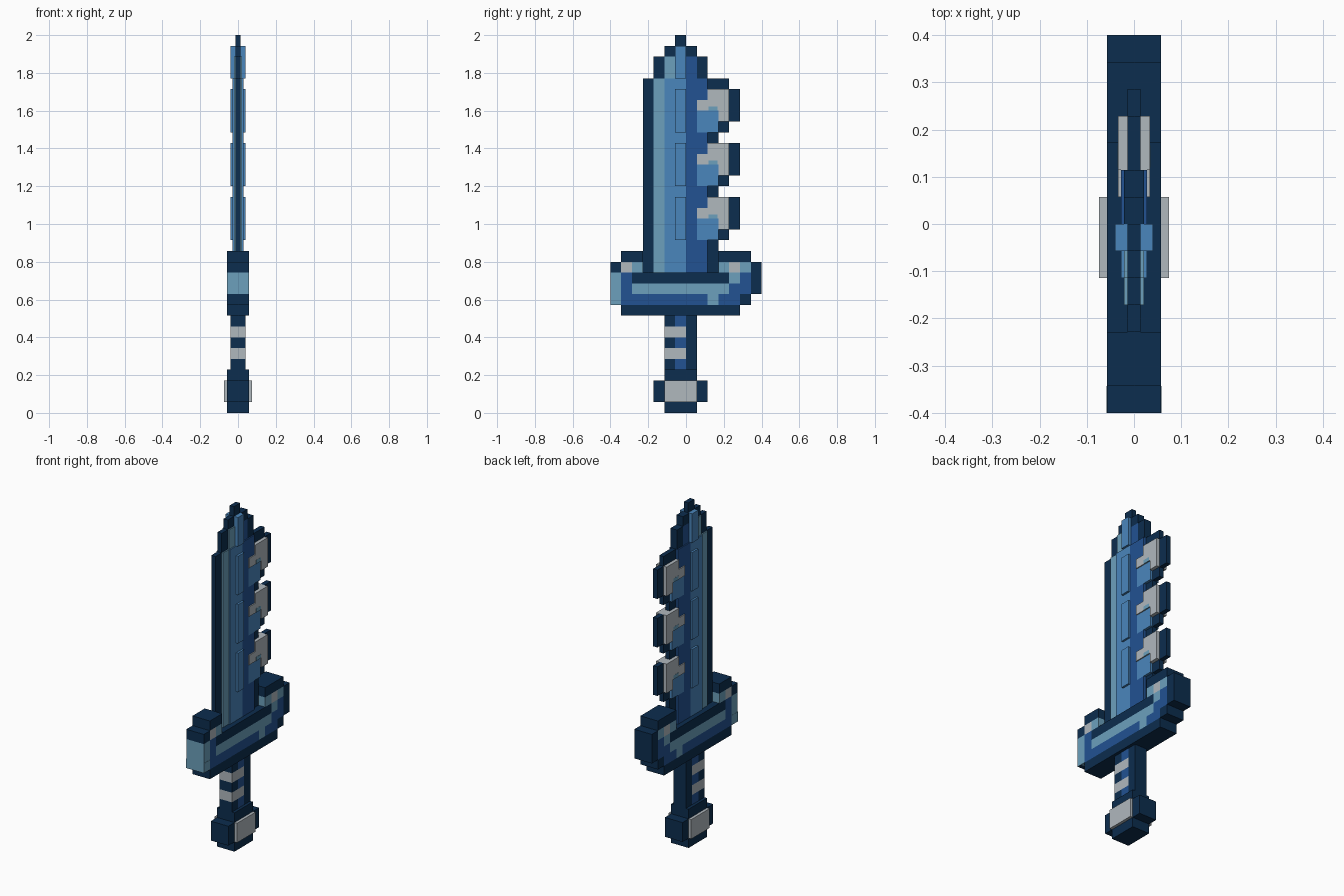
import bpy, bmesh

if "Cube" in bpy.data.objects:
    bpy.data.objects.remove(bpy.data.objects["Cube"])

U = 2 / 35  # one voxel cell; columns run along y (0..14), rows along z (0..35)


def lin(c):
    c /= 255
    return c / 12.92 if c <= 0.04045 else ((c + 0.055) / 1.055) ** 2.4


MATS = {}
for key, name, rgb in [("D", "navy outline", (12, 45, 78)), ("B", "deep blue", (34, 82, 146)),
                       ("M", "mid blue", (74, 134, 188)), ("L", "pale blue", (108, 160, 188)),
                       ("W", "light grey", (176, 184, 190))]:
    m = bpy.data.materials.new(name)
    m.diffuse_color = (*[lin(v) for v in rgb], 1)
    m.use_nodes = True
    m.node_tree.nodes["Principled BSDF"].inputs["Base Color"].default_value = m.diffuse_color
    MATS[key] = m
KEYS = list(MATS)


def part(name, boxes):
    """Each box: colour, first col, end col, first row, end row, half thickness."""
    bm = bmesh.new()
    for col, c0, c1, r0, r1, h in boxes:
        geo = bmesh.ops.create_cube(bm, size=1)["verts"]
        for v in geo:
            v.co = (2 * h * v.co.x,
                    ((c0 + c1) / 2 - 7 + v.co.y * (c1 - c0)) * U,
                    ((r0 + r1) / 2 + v.co.z * (r1 - r0)) * U)
        for f in {f for v in geo for f in v.link_faces}:
            f.material_index = KEYS.index(col)
    me = bpy.data.meshes.new(name)
    bm.to_mesh(me)
    bm.free()
    for k in KEYS:
        me.materials.append(MATS[k])
    ob = bpy.data.objects.new(name, me)
    bpy.context.collection.objects.link(ob)


EDGE, THIN, BODY, TOOTH, RIDGE, GRIP, WIDE = 0.0138, 0.021, 0.028, 0.034, 0.04, 0.04, 0.057

# Blade outline
part("blade_edge", [
    ("D", 3, 4, 13, 31, EDGE), ("D", 4, 5, 31, 33, EDGE), ("D", 5, 6, 33, 34, EDGE),
    ("D", 6, 7, 34, 35, EDGE), ("D", 7, 8, 33, 34, THIN), ("D", 8, 9, 31, 33, THIN),
    ("D", 9, 10, 13, 16, EDGE), ("D", 10, 11, 30, 31, EDGE)])

# Coloured bands running up the blade
part("blade_body", [
    ("L", 4, 5, 13, 31, THIN), ("M", 5, 6, 13, 31, BODY), ("L", 5, 6, 31, 33, THIN),
    ("M", 6, 7, 13, 31, BODY), ("B", 7, 8, 13, 31, BODY), ("B", 7, 8, 31, 33, THIN),
    ("B", 8, 9, 13, 16, BODY)])

# Raised ridge blocks
part("blade_ridge", [("M", 6, 7, 31, 34, RIDGE)] +
     [("M", 6, 7, b, b + 4, RIDGE) for b in (16, 21, 26)])

# Three repeated saw teeth
for i, b in enumerate((16, 21, 26)):
    part(f"saw_tooth_{i + 1}", [
        ("M", 8, 10, b, b + 2, BODY), ("D", 10, 11, b, b + 1, EDGE),
        ("W", 10, 11, b + 1, b + 2, TOOTH), ("W", 8, 11, b + 2, b + 3, TOOTH),
        ("W", 9, 11, b + 3, b + 4, TOOTH), ("B", 8, 9, b + 3, b + 5, BODY),
        ("D", 11, 12, b + 1, b + 4, EDGE), ("D", 9, 10, b + 4, b + 5, EDGE),
        ("L", 9.1, 9.9, b + 2, b + 2.4, TOOTH + 0.001)])

# Crossguard: dark frame, then the coloured inlay
part("guard_frame", [
    ("D", 1, 12, 9, 10, WIDE), ("D", 2, 11, 12, 13, WIDE), ("D", 1, 3, 14, 15, WIDE),
    ("D", 0, 1, 13, 14, WIDE), ("D", 0, 1, 10, 11, WIDE), ("D", 10, 13, 14, 15, WIDE),
    ("D", 13, 14, 11, 14, WIDE), ("D", 12, 13, 10, 11, WIDE)])
part("guard_inlay", [
    ("L", 0, 1, 11, 13, WIDE), ("L", 0, 1, 10, 11, WIDE + 0.001),
    ("B", 1, 2, 10, 13, WIDE), ("W", 1, 2, 13, 14, WIDE), ("L", 2, 3, 13, 14, WIDE),
    ("L", 2, 11, 11, 12, WIDE), ("B", 2, 9, 10, 11, WIDE), ("L", 9, 10, 10, 11, WIDE),
    ("B", 10, 12, 10, 11, WIDE), ("B", 11, 13, 11, 12, WIDE), ("L", 11, 12, 12, 13, WIDE),
    ("B", 12, 13, 12, 13, WIDE), ("L", 10, 11, 13, 14, WIDE), ("W", 11, 12, 13, 14, WIDE),
    ("L", 12, 13, 13, 14, WIDE)])

# Grip with pale wrap stripes
grip = [("D", 7, 8, 4, 9, GRIP)]
for r in range(4, 9):
    if r % 2:
        grip.append(("W", 5, 7, r, r + 1, GRIP))
    else:
        grip += [("D", 5, 6, r, r + 1, GRIP), ("B", 6, 7, r, r + 1, GRIP)]
part("grip", grip)

# Pommel with a pale block through it
part("pommel", [("D", 5, 8, 0, 1, WIDE), ("D", 4, 5, 1, 3, WIDE), ("D", 8, 9, 1, 3, WIDE),
                ("D", 5, 8, 3, 4, WIDE)])
part("pommel_block", [("W", 5, 8, 1, 3, 0.074)])
